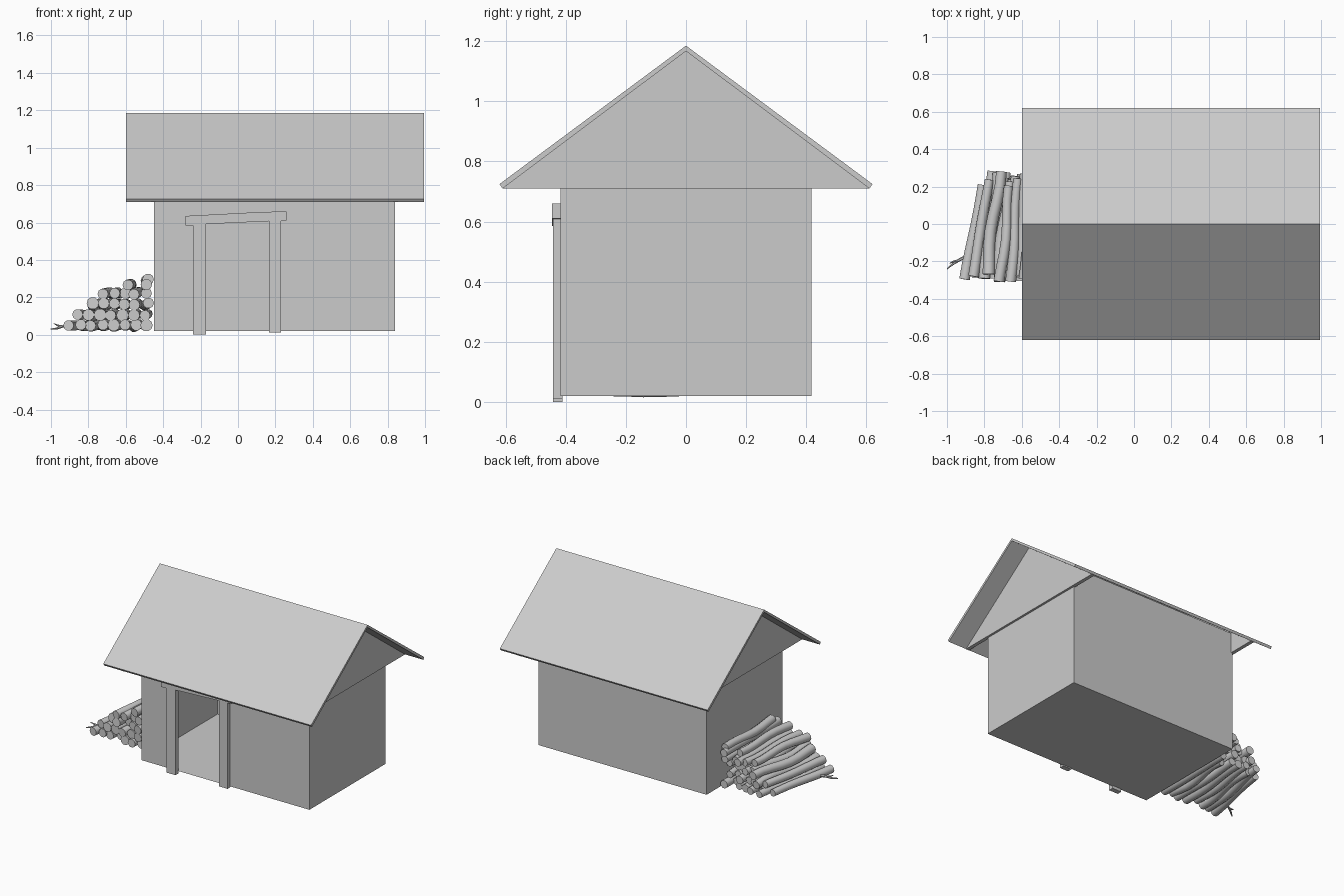
import bpy, bmesh, math, random
from mathutils import Vector

if "Cube" in bpy.data.objects:
    bpy.data.objects.remove(bpy.data.objects["Cube"])

random.seed(4)


def finish(name, bm):
    bmesh.ops.remove_doubles(bm, verts=bm.verts, dist=1e-5)
    bmesh.ops.recalc_face_normals(bm, faces=bm.faces)
    me = bpy.data.meshes.new(name)
    bm.to_mesh(me)
    bm.free()
    ob = bpy.data.objects.new(name, me)
    bpy.context.collection.objects.link(ob)
    return ob


def prism(name, profile, depth):
    """Closed 3D outline pushed along the depth vector."""
    bm = bmesh.new()
    face = bm.faces.new([bm.verts.new(p) for p in profile])
    ext = bmesh.ops.extrude_face_region(bm, geom=[face], use_keep_orig=True)
    new = [g for g in ext["geom"] if isinstance(g, bmesh.types.BMVert)]
    bmesh.ops.translate(bm, verts=new, vec=depth)
    return finish(name, bm)


def add_tube(bm, path, radii, sides=10):
    """Capped tube along a path of points."""
    rings = []
    for i, p in enumerate(path):
        t = (path[min(i + 1, len(path) - 1)] - path[max(i - 1, 0)]).normalized()
        u = t.cross(Vector((0, 0, 1))).normalized()
        v = t.cross(u)
        rings.append([bm.verts.new(p + radii[i] * (u * math.cos(a) + v * math.sin(a)))
                      for a in (2 * math.pi * k / sides for k in range(sides))])
    for a, b in zip(rings, rings[1:]):
        for k in range(sides):
            bm.faces.new((a[k], a[(k + 1) % sides], b[(k + 1) % sides], b[k]))
    bm.faces.new(rings[0])
    bm.faces.new(rings[-1][::-1])


def smooth(ob):
    bpy.ops.object.select_all(action='DESELECT')
    ob.select_set(True)
    bpy.context.view_layer.objects.active = ob
    bpy.ops.object.shade_smooth_by_angle(angle=math.radians(50))


# Walls and floor: thin shell with an open doorway
X0, X1, Y, Z0, Z1 = -0.45, 0.84, 0.417, 0.02, 0.85
DOOR, DOOR_TOP = 0.19, 0.61
bm = bmesh.new()


def quad(*pts):
    bm.faces.new([bm.verts.new(p) for p in pts])


def front_panel(xa, xb, za, zb):
    quad((xa, -Y, za), (xb, -Y, za), (xb, -Y, zb), (xa, -Y, zb))


quad((X0, -Y, Z0), (X1, -Y, Z0), (X1, Y, Z0), (X0, Y, Z0))
quad((X0, Y, Z0), (X1, Y, Z0), (X1, Y, Z1), (X0, Y, Z1))
for x in (X0, X1):
    quad((x, -Y, Z0), (x, Y, Z0), (x, Y, Z1), (x, -Y, Z1))
front_panel(X0, -DOOR, Z0, Z1)
front_panel(DOOR, X1, Z0, Z1)
front_panel(-DOOR, DOOR, DOOR_TOP, Z1)
finish("walls", bm)

# Gable panels reaching out to the eaves
for name, x in (("gable_left", -0.465), ("gable_right", 0.83)):
    prism(name, [(x, -0.612, 0.71), (x, 0.612, 0.71), (x, 0, 1.168)], (0.025, 0, 0))

# Roof: folded sheet
prism("roof", [(-0.6, -0.62, 0.725), (-0.6, 0, 1.185), (-0.6, 0.62, 0.725),
               (-0.6, 0.61, 0.71), (-0.6, 0, 1.167), (-0.6, -0.61, 0.71)], (1.595, 0, 0))

# Door frame: two posts and a crooked lintel
for name, xa, xb, za, zb in (("door_post_left", -0.24, -0.17, 0.0, 0.60),
                             ("door_post_right", 0.165, 0.23, 0.012, 0.615)):
    prism(name, [(xa, -0.443, za), (xb, -0.443, za), (xb, -0.443, zb), (xa, -0.443, zb)],
          (0, 0.033, 0))
prism("door_lintel", [(-0.28, -0.445, 0.585), (-0.23, -0.445, 0.585), (-0.16, -0.445, 0.592),
                      (0.17, -0.445, 0.607), (0.26, -0.445, 0.61), (0.26, -0.445, 0.66),
                      (0.1, -0.445, 0.655), (-0.28, -0.445, 0.635)], (0, 0.03, 0))

# Log pile: rows of bent logs leaning against the left wall
rows = [(0.05, -0.905, 8), (0.107, -0.86, 7), (0.163, -0.785, 6),
        (0.222, -0.715, 5), (0.268, -0.585, 2), (0.293, -0.485, 1)]
for r, (z, x_out, n) in enumerate(rows):
    for i in range(n):
        x = x_out + (-0.49 - x_out) * i / max(n - 1, 1)
        skew = 0.095 * min(1.0, (-0.485 - x) / 0.42) * (1 if i < 2 else 0.7)
        y0 = random.uniform(-0.31, -0.25)
        y1 = random.uniform(0.2, 0.29)
        bend, phase = random.uniform(-0.012, 0.012), random.uniform(0, 3)
        rad = random.uniform(0.026, 0.031)
        path, radii = [], []
        for k in range(8):
            t = k / 7
            w = math.sin(2 * math.pi * t + phase) * bend
            px = min(x + skew * t + w, -0.452 - rad)
            path.append(Vector((px, y0 + (y1 - y0) * t, max(z + w * 0.6, rad + 0.012))))
            radii.append(rad * (1.08 - 0.16 * t))
        bm = bmesh.new()
        add_tube(bm, path, radii)
        smooth(finish(f"log_{r}_{i}", bm))

# Twig sticking out of the outermost log
bm = bmesh.new()
add_tube(bm, [Vector(p) for p in ((-0.89, -0.17, 0.05), (-0.94, -0.195, 0.045),
                                  (-0.97, -0.215, 0.033), (-1.0, -0.24, 0.03))],
         [0.009, 0.008, 0.006, 0.003], 6)
add_tube(bm, [Vector(p) for p in ((-0.94, -0.195, 0.045), (-0.965, -0.2, 0.05),
                                  (-0.985, -0.21, 0.06))], [0.006, 0.005, 0.002], 6)
smooth(finish("twig", bm))
